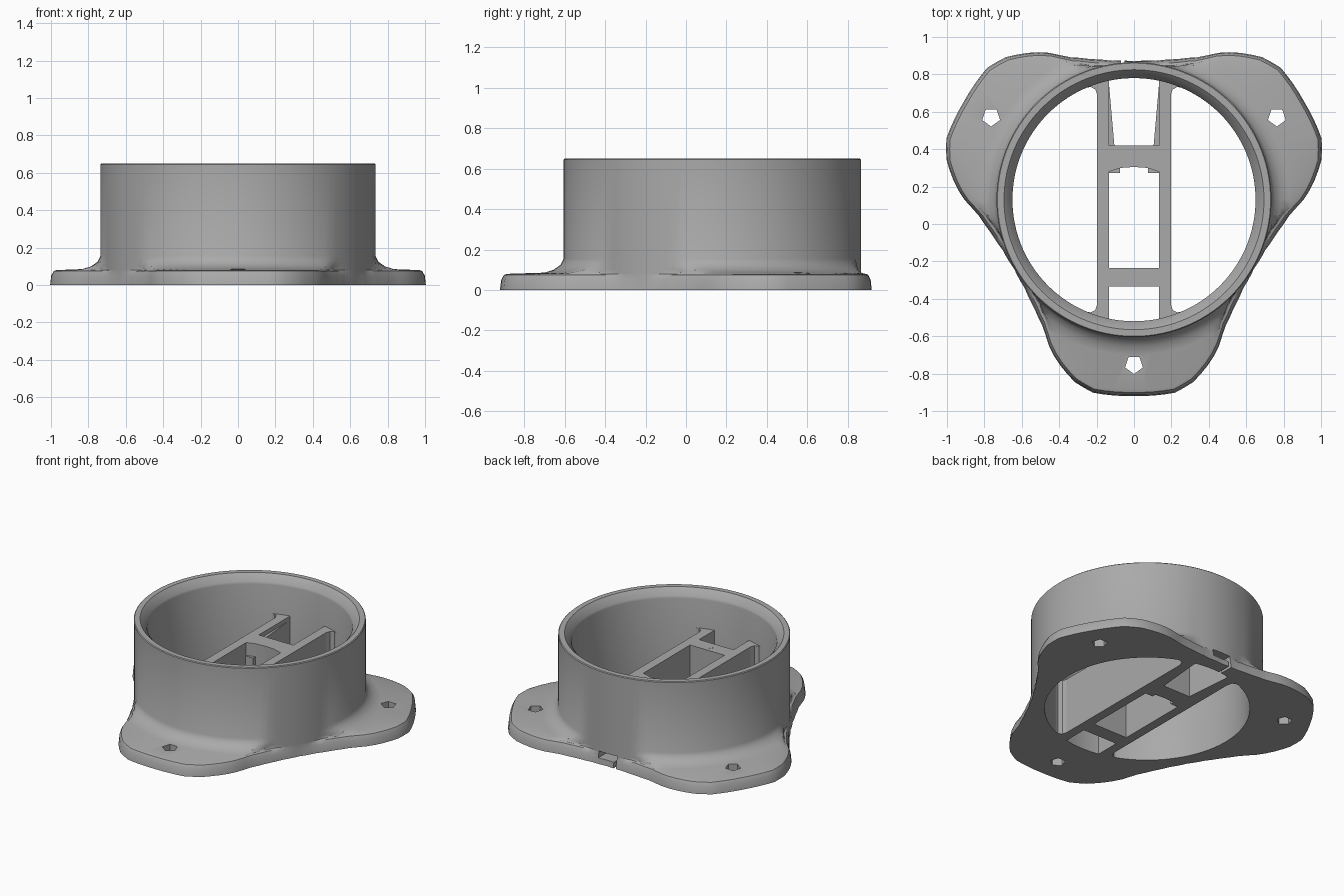
import bpy, bmesh, math
from math import radians, sin, cos

if "Cube" in bpy.data.objects:
    bpy.data.objects.remove(bpy.data.objects["Cube"])

grey = bpy.data.materials.new("plain grey")
grey.use_nodes = True
GREY = (0.4, 0.4, 0.4, 1)
grey.diffuse_color = GREY
grey.node_tree.nodes["Principled BSDF"].inputs["Base Color"].default_value = GREY

CY = 0.13            # ring centre in y
WALL, BORE, TOP = 0.735, 0.65, 0.65


def finish(name, bm, smooth=True):
    bmesh.ops.recalc_face_normals(bm, faces=bm.faces)
    mesh = bpy.data.meshes.new(name)
    bm.to_mesh(mesh)
    bm.free()
    mesh.materials.append(grey)
    obj = bpy.data.objects.new(name, mesh)
    bpy.context.collection.objects.link(obj)
    if smooth:
        bpy.ops.object.select_all(action="DESELECT")
        obj.select_set(True)
        bpy.context.view_layer.objects.active = obj
        bpy.ops.object.shade_smooth_by_angle(angle=radians(30))
    return obj


def prism(name, outline, z0, z1):
    bm = bmesh.new()
    face = bm.faces.new([bm.verts.new((x, y, z0)) for x, y in outline])
    up = bmesh.ops.extrude_face_region(bm, geom=[face])["geom"]
    bmesh.ops.translate(bm, vec=(0, 0, z1 - z0),
                        verts=[v for v in up if isinstance(v, bmesh.types.BMVert)])
    return finish(name, bm, False)


def rect(x0, x1, y0, y1):
    return [(x0, y0), (x1, y0), (x1, y1), (x0, y1)]


# Three-lobed flange outline: angle from a lobe's axis -> radius
LOBE = [(0, 1.05), (12, 1.055), (18, 1.025), (24, 0.97), (29, 0.92),
        (35, 0.84), (43, 0.785), (51, 0.752), (60, 0.74)]


def flange_radius(deg):
    a = abs((deg + 90 + 60) % 120 - 60)
    for (a0, r0), (a1, r1) in zip(LOBE, LOBE[1:]):
        if a <= a1:
            return r0 + (r1 - r0) * (a - a0) / (a1 - a0)


# Housing: lobed flange, fillet, round wall and bevelled rim as stacked loops
def section(deg):
    out = flange_radius(deg)
    lim = lambda r, inset: max(WALL, min(r, out - inset))
    return [(out, 0), (lim(2, 0.006), 0.05), (lim(2, 0.02), 0.075),
            (lim(2, 0.035), 0.08), (lim(0.83, 0.04), 0.086),
            (lim(0.785, 0.04), 0.1), (lim(0.75, 0.04), 0.125), (WALL, 0.155),
            (WALL, TOP - 0.005), (WALL - 0.005, TOP), (0.695, TOP),
            (BORE + 0.004, 0.605), (BORE, 0.59), (BORE, 0)]


bm = bmesh.new()
STEPS = 120
loops = []
for i in range(STEPS):
    deg = 360 * i / STEPS
    c, s = cos(radians(deg)), sin(radians(deg))
    loops.append([bm.verts.new((r * c, CY + r * s, z)) for r, z in section(deg)])
for a, b in zip(loops, loops[1:] + loops[:1]):
    for k in range(len(a)):
        n = (k + 1) % len(a)
        bm.faces.new((a[k], b[k], b[n], a[n]))
housing = finish("housing", bm, False)

# Cutters: three five-sided screw holes and the cable slot at the back
cutters = []
for n in range(3):
    axis = radians(-90 + 120 * n)
    hx, hy = 0.882 * cos(axis), CY + 0.882 * sin(axis)
    ring = [(hx + 0.05 * cos(radians(72 * k - 90)), hy + 0.05 * sin(radians(72 * k - 90)))
            for k in range(5)]
    cutters.append(prism("screw_hole_cutter", ring, -0.1, 0.3))
cutters.append(prism("cable_slot_cutter", rect(-0.07, 0.07, 0.72, 0.95), 0.04, 0.085))
cutters.append(prism("slot_split_cutter", rect(-0.07, -0.05, 0.72, 0.95), -0.1, 0.06))
for cutter in cutters:
    cutter.hide_render = True
    mod = housing.modifiers.new("cut", "BOOLEAN")
    mod.operation, mod.solver, mod.object = "DIFFERENCE", "EXACT", cutter
bpy.context.view_layer.update()
cut = bpy.data.meshes.new_from_object(
    housing.evaluated_get(bpy.context.evaluated_depsgraph_get()))
housing.modifiers.clear()
housing.data = cut
for cutter in cutters:
    bpy.data.objects.remove(cutter)
bpy.ops.object.select_all(action="DESELECT")
housing.select_set(True)
bpy.context.view_layer.objects.active = housing
bpy.ops.object.shade_smooth_by_angle(angle=radians(30))

# Mounting frame: two rails with flared ends, joined by crossbars
INNER, OUTER, DECK = 0.133, 0.197, 0.39
for side, name in ((1, "left_rail"), (-1, "right_rail")):
    end = [(OUTER, 0.56), (OUTER + 0.01, 0.59), (OUTER + 0.035, 0.603),
           (OUTER + 0.05, 0.6), (OUTER + 0.05, 0.63), (OUTER, 0.66), (INNER, 0.68)]
    outline = end + [(x, -y) for x, y in reversed(end)]
    prism(name, [(side * x, CY + y) for x, y in outline], 0, DECK)
    # Tapered cheek inside the rear pocket
    prism(name + "_cheek", [(side * x, y) for x, y in
                            ((INNER, 0.42), (0.105, 0.42), (INNER, 0.74))], 0, DECK - 0.03)

prism("front_crossbar", rect(-INNER, INNER, -0.335, -0.235), 0, DECK)
prism("rear_crossbar", [(-INNER, 0.42), (-INNER, 0.28), (-0.07, 0.3), (0, 0.305),
                        (0.07, 0.3), (INNER, 0.28), (INNER, 0.42)], 0, DECK)
for side in (-1, 1):
    prism("crossbar_tab", rect(*sorted((side * 0.075, side * INNER)), 0.272, 0.32), 0, 0.3)

# Small pilot mark on the front crossbar
prism("pilot_mark", [(0.012 * cos(radians(30 * k)), -0.275 + 0.012 * sin(radians(30 * k)))
                     for k in range(12)], DECK - 0.004, DECK + 0.002)
